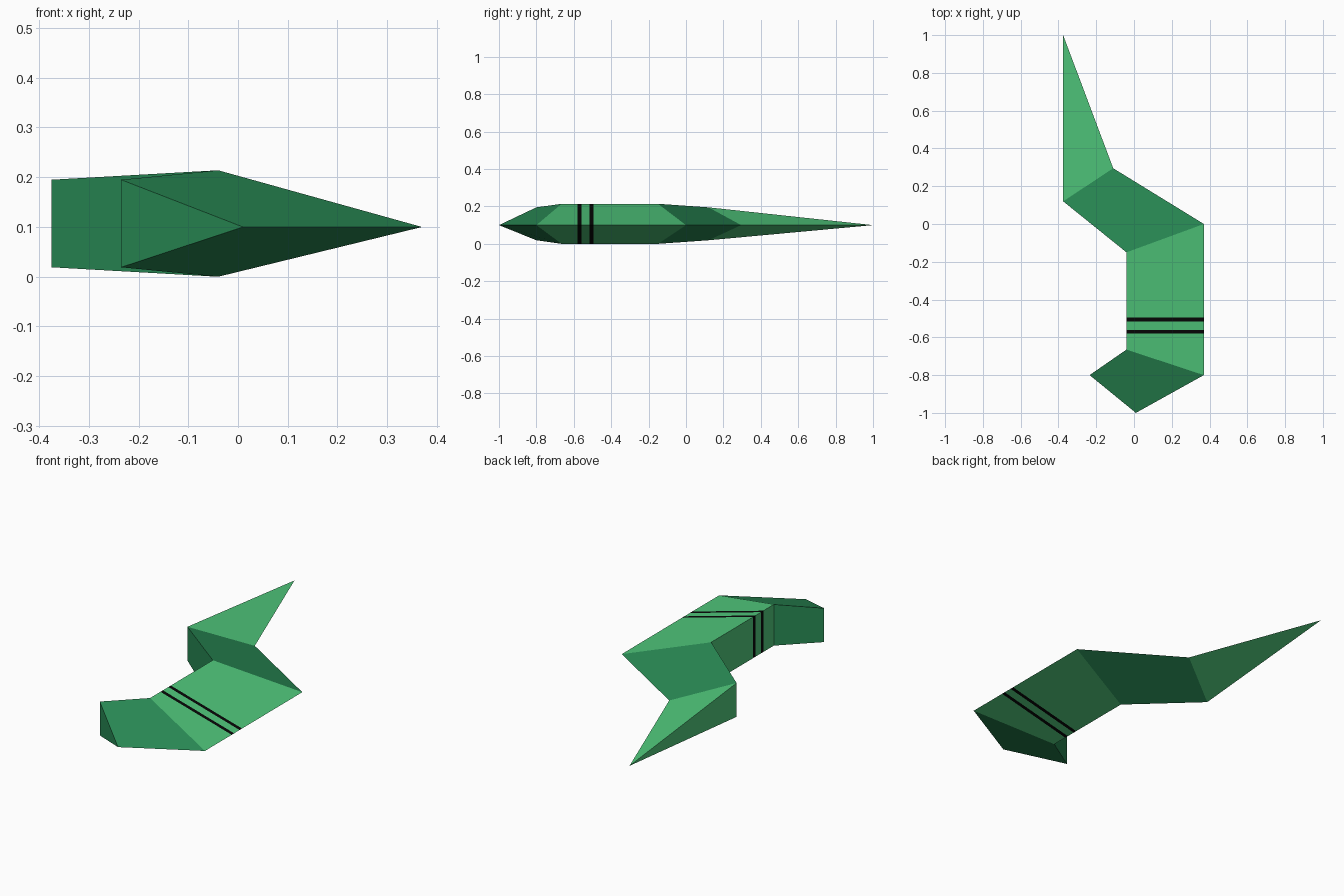
import bpy, bmesh

cube = bpy.data.objects.get("Cube")
if cube:
    bpy.data.objects.remove(cube, do_unlink=True)


def make_material(name, color):
    mat = bpy.data.materials.new(name)
    mat.use_nodes = True
    mat.diffuse_color = color
    mat.node_tree.nodes["Principled BSDF"].inputs["Base Color"].default_value = color
    return mat


materials = [
    make_material("light_green", (0.08, 0.58, 0.20, 1)),
    make_material("dark_green", (0.022, 0.255, 0.09, 1)),
    make_material("black", (0.002, 0.002, 0.002, 1)),
]
LIGHT, DARK, BLACK = range(len(materials))

RIDGE_Z, WALL_Z = 0.10, 0.107   # outer ridge height, centre of the inner wall
INNER_X, OUTER_X = -0.04, 0.37  # straight body section


def ring(bm, inner, outer, half):
    """Triangular section: upright inner wall and a sharp outer ridge."""
    return [bm.verts.new((*inner, WALL_Z + half)),
            bm.verts.new((*outer, RIDGE_Z)),
            bm.verts.new((*inner, WALL_Z - half))]


def bridge(bm, a, b, material):
    for i in range(3):
        j = (i + 1) % 3
        bm.faces.new((a[i], a[j], b[j], b[i])).material_index = material


bm = bmesh.new()

# Head with a flat slanted face
head = ring(bm, (-0.235, -0.80), (0.01, -1.0), 0.088)
bm.faces.new(head).material_index = DARK
neck = ring(bm, (INNER_X, -0.665), (OUTER_X, -0.80), 0.107)
bridge(bm, head, neck, DARK)

# Straight body with two painted black bands
last = neck
for y, material in ((-0.58, LIGHT), (-0.56, BLACK), (-0.515, LIGHT), (-0.495, BLACK)):
    cut = ring(bm, (INNER_X, y), (OUTER_X, y), 0.107)
    bridge(bm, last, cut, material)
    last = cut
hip = ring(bm, (INNER_X, -0.15), (OUTER_X, 0.0), 0.107)
bridge(bm, last, hip, LIGHT)

# Dark bend
bend = ring(bm, (-0.375, 0.12), (-0.11, 0.295), 0.088)
bridge(bm, hip, bend, DARK)

# Pointed tail
tip = bm.verts.new((-0.375, 1.0, RIDGE_Z))
for i in range(3):
    bm.faces.new((bend[i], bend[(i + 1) % 3], tip)).material_index = LIGHT

bmesh.ops.recalc_face_normals(bm, faces=bm.faces)
mesh = bpy.data.meshes.new("serpent")
bm.to_mesh(mesh)
bm.free()
for mat in materials:
    mesh.materials.append(mat)
serpent = bpy.data.objects.new("serpent", mesh)
bpy.context.collection.objects.link(serpent)
